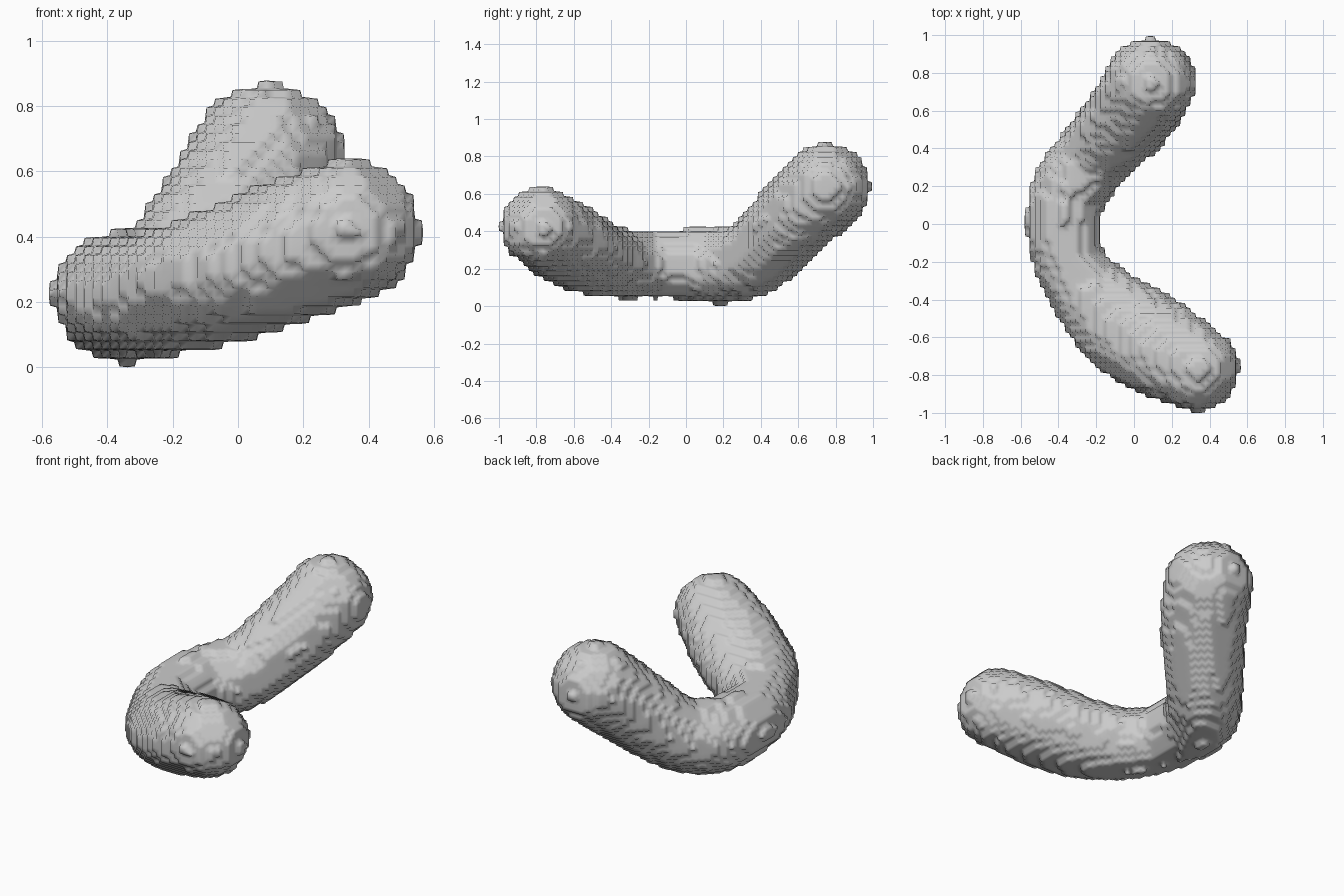
import bpy
import bmesh
from math import sin, cos, pi
from mathutils import Vector

cube = bpy.data.objects.get("Cube")
if cube:
    bpy.data.objects.remove(cube, do_unlink=True)

# Centre line, half width and half height, from the front tip to the back tip
SPINE = [
    (0.34, -0.77, 0.42, 0.225, 0.215),
    (0.16, -0.67, 0.355, 0.26, 0.22),
    (-0.05, -0.54, 0.28, 0.262, 0.208),
    (-0.23, -0.37, 0.23, 0.215, 0.19),
    (-0.34, -0.2, 0.22, 0.19, 0.18),
    (-0.375, 0.0, 0.225, 0.195, 0.19),
    (-0.33, 0.2, 0.215, 0.205, 0.205),
    (-0.19, 0.38, 0.27, 0.21, 0.205),
    (-0.01, 0.59, 0.48, 0.235, 0.225),
    (0.09, 0.75, 0.635, 0.24, 0.235),
]
SIDES = 32
STEPS = 6
CAP = 8


def smooth_path(points):
    """Catmull-Rom interpolation of position and section size together."""
    pts = [Vector(p) for p in points]
    pts = [2 * pts[0] - pts[1]] + pts + [2 * pts[-1] - pts[-2]]
    out = []
    for a, b, c, d in zip(pts, pts[1:], pts[2:], pts[3:]):
        for i in range(STEPS):
            t = i / STEPS
            out.append(0.5 * (2 * b + (c - a) * t
                              + (2 * a - 5 * b + 4 * c - d) * t ** 2
                              + (3 * b - a - 3 * c + d) * t ** 3))
    out.append(pts[-2])
    return [(Vector(p[:3]), p[3], p[4]) for p in out]


def cap_rings(centre, width, height, axis, sign):
    """Rings of a rounded end, from the rim towards the tip."""
    angles = [pi / 2 * i / CAP for i in range(1, CAP)]
    return [(centre + sign * axis * height * sin(a), width * cos(a),
             height * cos(a), axis) for a in angles]


# Rings along the body, with a rounded cap at each end
path = smooth_path(SPINE)
body = []
for i, (centre, width, height) in enumerate(path):
    before, after = path[max(i - 1, 0)][0], path[min(i + 1, len(path) - 1)][0]
    body.append((centre, width, height, (after - before).normalized()))
rings = cap_rings(*body[0], -1)[::-1] + body + cap_rings(*body[-1], 1)

# Skin the rings into one closed surface
bm = bmesh.new()
loops = []
for centre, width, height, axis in rings:
    side = Vector((0, 0, 1)).cross(axis).normalized()
    up = axis.cross(side)
    loops.append([bm.verts.new(centre + side * width * cos(a) + up * height * sin(a))
                  for a in (2 * pi * k / SIDES for k in range(SIDES))])
for low, high in zip(loops, loops[1:]):
    for k in range(SIDES):
        n = (k + 1) % SIDES
        bm.faces.new((low[k], low[n], high[n], high[k]))
bm.faces.new(loops[0][::-1])
bm.faces.new(loops[-1])
bmesh.ops.recalc_face_normals(bm, faces=bm.faces)
mesh = bpy.data.meshes.new("curved_body")
bm.to_mesh(mesh)
bm.free()
obj = bpy.data.objects.new("curved_body", mesh)
bpy.context.collection.objects.link(obj)

# Stepped voxel surface with softened corners
remesh = obj.modifiers.new("voxel_steps", 'REMESH')
remesh.mode = 'BLOCKS'
remesh.octree_depth = 7
remesh.scale = 0.58
remesh.use_smooth_shade = True
soften = obj.modifiers.new("soften_steps", 'SMOOTH')
soften.factor = 0.5
soften.iterations = 2
